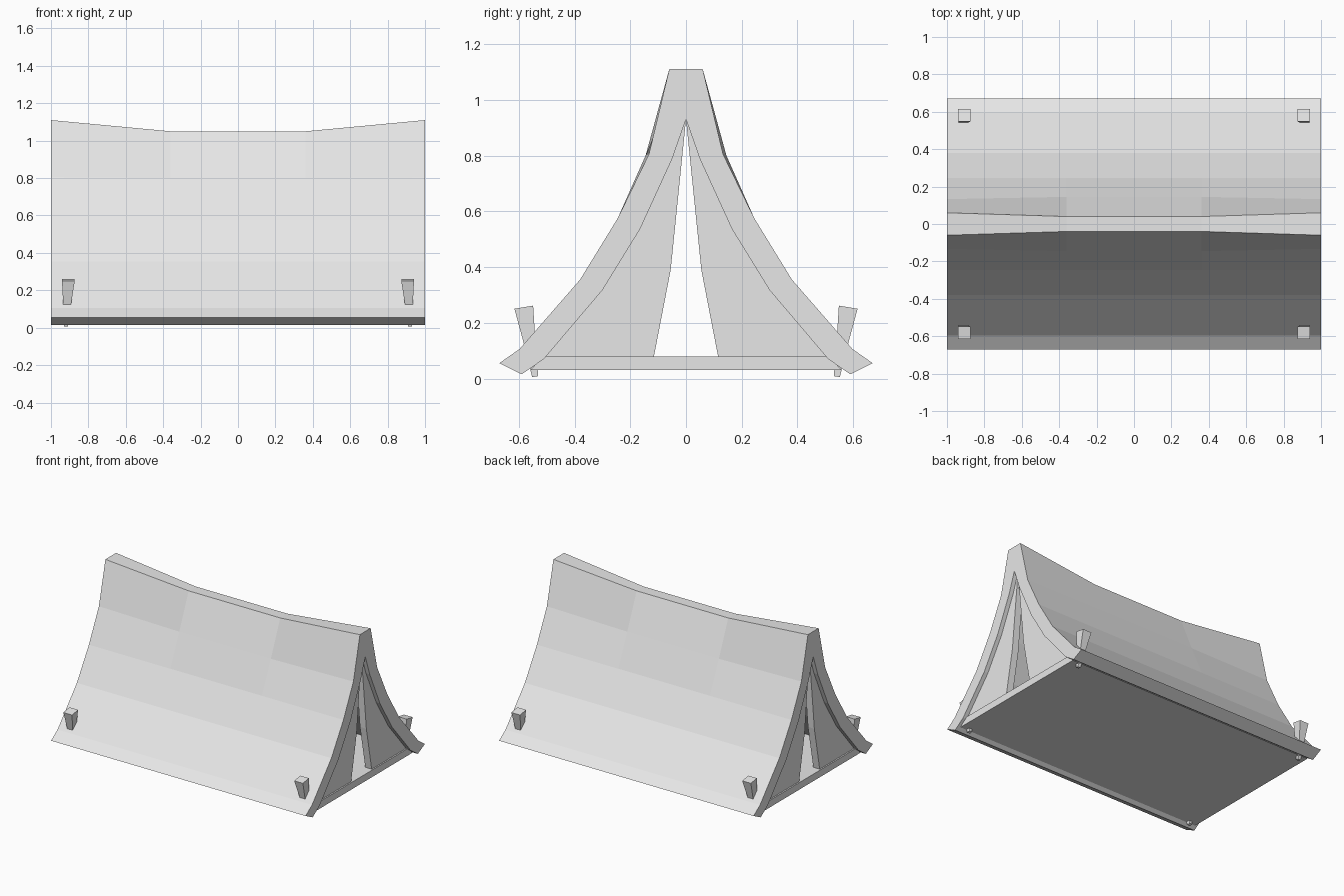
import bpy, bmesh
from mathutils import Vector

cube = bpy.data.objects.get("Cube")
if cube:
    bpy.data.objects.remove(cube, do_unlink=True)

# One plain light grey for every part
grey = bpy.data.materials.new("light_grey")
grey.use_nodes = True
COLOUR = (0.8, 0.8, 0.8, 1)
grey.diffuse_color = COLOUR
grey.node_tree.nodes["Principled BSDF"].inputs["Base Color"].default_value = COLOUR


def finish(name, bm):
    bmesh.ops.recalc_face_normals(bm, faces=bm.faces)
    mesh = bpy.data.meshes.new(name)
    bm.to_mesh(mesh)
    bm.free()
    mesh.materials.append(grey)
    obj = bpy.data.objects.new(name, mesh)
    bpy.context.scene.collection.objects.link(obj)
    return obj


def loft(name, rings):
    """Join closed rings of points and cap both ends."""
    bm = bmesh.new()
    loops = [[bm.verts.new(p) for p in ring] for ring in rings]
    n = len(loops[0])
    for a, b in zip(loops, loops[1:]):
        for i in range(n):
            j = (i + 1) % n
            bm.faces.new((a[i], a[j], b[j], b[i]))
    bm.faces.new(loops[0])
    bm.faces.new(loops[-1])
    return finish(name, bm)


# Canvas profile, half section from hem to ridge (y, z)
OUTER = [(0.67, 0.055), (0.597, 0.106), (0.38, 0.355), (0.245, 0.575)]
INNER = [(0.59, 0.015), (0.51, 0.07), (0.30, 0.317), (0.165, 0.536),
         (0.05, 0.787), (0, 0.93)]
END_TOP = [(0.133, 0.805), (0.06, 1.11)]
MID_TOP = [(0.145, 0.80), (0.04, 1.05)]


def canvas_ring(x, top):
    outer = OUTER + top
    pts = outer + [(-y, z) for y, z in reversed(outer)]
    pts += [(-y, z) for y, z in INNER] + INNER[-2::-1]
    return [(x, y, z) for y, z in pts]


# Canvas with a ridge that sags in the middle
loft("tent_canvas", [canvas_ring(-1, END_TOP), canvas_ring(-0.36, MID_TOP),
                     canvas_ring(0.36, MID_TOP), canvas_ring(1, END_TOP)])

# Ground sheet tucked into the canvas hems
sheet = [(-0.56, 0.03), (0.56, 0.03), (0.51, 0.08), (-0.51, 0.08)]
loft("ground_sheet", [[(x, y, z) for y, z in sheet] for x in (-0.98, 0.98)])

# Door flaps, parted in the middle, at both ends
flap = [(0.502, 0.08)] + INNER[2:] + [(0.055, 0.39), (0.115, 0.08)]
for end, ex in (("left", 1), ("right", -1)):
    for side, sy in (("front", -1), ("back", 1)):
        loft(f"door_flap_{end}_{side}",
             [[(ex * x, sy * y, z) for y, z in flap] for x in (0.92, 0.97)])

# Tapered, tilted pegs at the corners
BOTTOM, TOP = Vector((0.92, 0.541, 0.007)), Vector((0.907, 0.582, 0.256))
across = Vector((1, 0, 0))
out = (TOP - BOTTOM).cross(across).normalized()
for end, ex in (("left", 1), ("right", -1)):
    for side, sy in (("front", -1), ("back", 1)):
        rings = []
        for t, half in ((0, 0.011), (0.45, 0.020), (1, 0.034)):
            c = BOTTOM.lerp(TOP, t)
            corners = [c + across * half * a + out * half * b
                       for a, b in ((-1, -1), (1, -1), (1, 1), (-1, 1))]
            rings.append([(ex * p.x, sy * p.y, p.z) for p in corners])
        loft(f"peg_{end}_{side}", rings)
